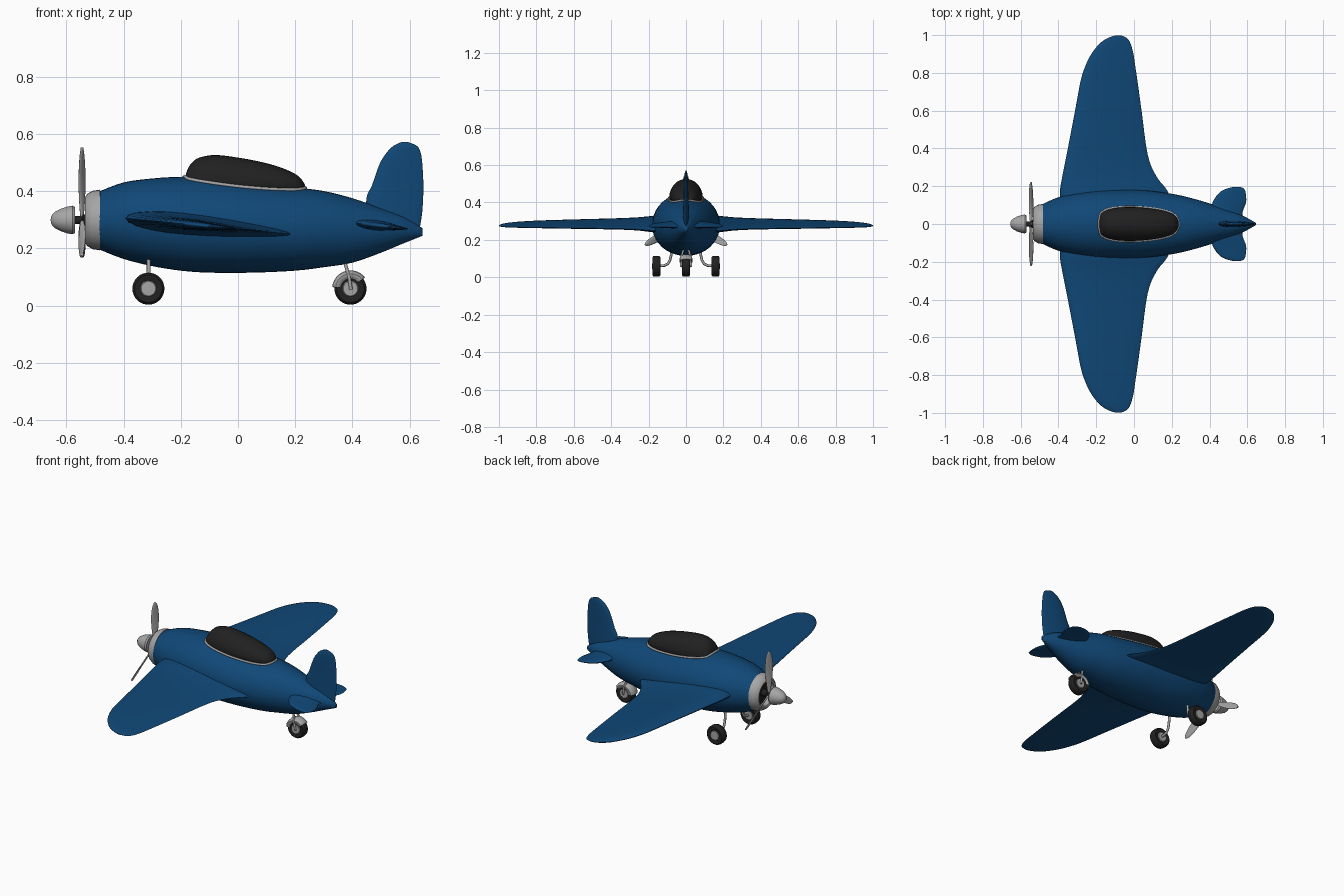
import bpy, bmesh, math
from math import sin, cos, pi, radians
from mathutils import Matrix, Vector

if "Cube" in bpy.data.objects:
    bpy.data.objects.remove(bpy.data.objects["Cube"])


def material(name, rgb):
    m = bpy.data.materials.new(name)
    m.diffuse_color = (*rgb, 1)
    m.use_nodes = True
    m.node_tree.nodes["Principled BSDF"].inputs["Base Color"].default_value = m.diffuse_color
    return m


BLUE = material("blue_paint", (0.005, 0.064, 0.185))
GREY = material("light_grey_metal", (0.38, 0.38, 0.38))
BLACK = material("black_rubber_and_glass", (0.015, 0.015, 0.015))


def resample(rows, k=4):
    """Catmull-Rom smoothing of a table of station rows."""
    out = []
    for i in range(len(rows) - 1):
        a, b, c, d = (rows[max(0, min(len(rows) - 1, i + j))] for j in (-1, 0, 1, 2))
        for s in range(k):
            t = s / k
            out.append([0.5 * (2 * q + (r - p) * t + (2 * p - 5 * q + 4 * r - w) * t * t
                               + (3 * q - p - 3 * r + w) * t ** 3)
                        for p, q, r, w in zip(a, b, c, d)])
    out.append(list(rows[-1]))
    return out


def loft(name, rings, mat, closed=True, caps=True, loop=False, mirror=False, angle=40):
    """Skin a list of point rings."""
    bm = bmesh.new()
    vs = [[bm.verts.new(p) for p in r] for r in rings]
    n = len(rings[0])
    pairs = list(zip(vs, vs[1:])) + ([(vs[-1], vs[0])] if loop else [])
    for a, b in pairs:
        for i in range(n if closed else n - 1):
            j = (i + 1) % n
            bm.faces.new((a[i], a[j], b[j], b[i]))
    if caps:
        bm.faces.new(vs[0])
        bm.faces.new(vs[-1])
    bmesh.ops.remove_doubles(bm, verts=bm.verts, dist=1e-5)
    bmesh.ops.recalc_face_normals(bm, faces=bm.faces)
    me = bpy.data.meshes.new(name)
    bm.to_mesh(me)
    bm.free()
    me.materials.append(mat)
    me.shade_smooth()
    me.set_sharp_from_angle(angle=radians(angle))
    ob = bpy.data.objects.new(name, me)
    bpy.context.collection.objects.link(ob)
    if mirror:
        ob.modifiers.new("mirror", 'MIRROR').use_axis = (False, True, False)
    return ob


def revolve(name, profile, axis, loc, mat, a0=0, a1=360, n=32):
    """Spin (radius, along) points about the x or y axis."""
    full = a1 - a0 == 360
    rings = []
    for i in range(n if full else n + 1):
        a = radians(a0 + (a1 - a0) * i / n)
        rings.append([Vector(loc) + Vector((h, r * cos(a), r * sin(a)) if axis == 'x'
                                           else (r * cos(a), h, r * sin(a)))
                      for r, h in profile])
    return loft(name, rings, mat, closed=False, caps=False, loop=full)


def tube(name, pts, radius, mat, cyclic=False):
    cu = bpy.data.curves.new(name, 'CURVE')
    cu.dimensions = '3D'
    cu.bevel_depth = radius
    cu.bevel_resolution = 2
    cu.use_fill_caps = True
    sp = cu.splines.new('POLY')
    sp.points.add(len(pts) - 1)
    for p, q in zip(sp.points, pts):
        p.co = (*q, 1)
    sp.use_cyclic_u = cyclic
    cu.materials.append(mat)
    ob = bpy.data.objects.new(name, cu)
    bpy.context.collection.objects.link(ob)


def foil(rows, place, n=24):
    """Airfoil rings from (span, leading, trailing, thickness) rows."""
    rings = []
    for s, le, te, th in rows:
        ring = []
        for i in range(n):
            a = 2 * pi * i / n
            f = (1 - cos(a)) / 2
            ring.append(place(s, le + (te - le) * f, th / 2 * sin(a) * (1.3 - 0.75 * f)))
        rings.append(ring)
    return rings


# fuselage: x, top, bottom, half width
body = resample([
    (-.487, .398, .197, .104), (-.40, .43, .163, .142), (-.3, .444, .138, .165), (-.2, .45, .122, .177),
    (-.1, .448, .115, .181), (.05, .43, .115, .179), (.2, .413, .122, .16), (.3, .40, .134, .138),
    (.4, .375, .15, .109), (.5, .34, .185, .075), (.58, .31, .218, .042), (.645, .27, .244, .006)])
loft("fuselage", [[(x, w * cos(2 * pi * i / 40), (t + b) / 2 + (t - b) / 2 * sin(2 * pi * i / 40))
                   for i in range(40)] for x, t, b, w in body], BLUE, angle=60)


def body_top(x, y):
    for p, q in zip(body, body[1:]):
        if p[0] <= x <= q[0]:
            f = (x - p[0]) / (q[0] - p[0])
            _, t, b, w = [m + (k - m) * f for m, k in zip(p, q)]
            return (t + b) / 2 + (t - b) / 2 * math.sqrt(max(0, 1 - (y / w) ** 2))


# wings, tailplane and fin
wing = [(.05, -.39, .22, .085), (.17, -.392, .18, .075), (.25, -.38, .12, .058), (.365, -.357, .073, .048),
        (.6, -.312, .04, .04), (.76, -.282, .018, .034), (.84, -.256, .006, .03), (.9, -.226, -.003, .026),
        (.955, -.182, -.018, .02), (.985, -.138, -.038, .013), (.999, -.095, -.07, .004)]
loft("wing", foil(resample(wing), lambda s, x, t: (x, s, .305 - .096 * (x + .39) + t)),
     BLUE, mirror=True, angle=60)
tailplane = [(.02, .40, .58, .05), (.06, .403, .574, .04), (.11, .415, .592, .028), (.14, .43, .594, .023),
             (.17, .457, .59, .018), (.187, .49, .582, .012), (.197, .53, .56, .004)]
loft("tailplane", foil(resample(tailplane), lambda s, x, t: (x, s, .288 - .11 * (x - .41) + t)),
     BLUE, mirror=True, angle=60)
fin = [(.24, .52, .63, .03), (.32, .455, .643, .034), (.38, .45, .647, .03), (.42, .468, .648, .026),
       (.495, .495, .644, .023), (.535, .52, .638, .019), (.558, .543, .625, .013), (.572, .572, .592, .004)]
loft("tail_fin", foil(resample(fin), lambda s, x, t: (x, t, s)), BLUE, angle=60)

# canopy: x, half width, top
glass = resample([
    (-.186, .012, .44), (-.177, .052, .475), (-.16, .066, .50), (-.135, .077, .517), (-.08, .087, .526),
    (0, .089, .517), (.08, .083, .502), (.145, .073, .484), (.2, .056, .46), (.225, .036, .437),
    (.236, .01, .416)])
rings = []
for x, w, t in glass:
    zb = min(.428 - .05 * x, t - .003)
    rings.append([(x, w * cos(2 * pi * i / 32),
                   zb + sin(2 * pi * i / 32) * (t - zb if i < 16 else .04)) for i in range(32)])
loft("canopy", rings, BLACK, angle=60)

# canopy frame following the fuselage skin
edge = [(x, w + .002) for x, w, t in glass]
tube("canopy_frame", [(x, y, body_top(x, y) + .002) for x, y in edge]
     + [(x, -y, body_top(x, y) + .002) for x, y in reversed(edge)], .006, GREY, cyclic=True)

# nose: cowling, dark intake, shaft and spinner
HUB = (0, 0, .299)
revolve("cowling", [(.09, -.478), (.106, -.482), (.102, -.508), (.091, -.527), (.08, -.534),
                    (.07, -.53), (.065, -.515), (.065, -.485)], 'x', HUB, GREY)
revolve("intake", [(0, -.508), (.068, -.5)], 'x', HUB, BLACK)
revolve("propeller_shaft", [(.014, -.58), (.014, -.545), (.02, -.54), (.02, -.5)], 'x', HUB, BLACK)
revolve("spinner", [(0, -.655), (.015, -.652), (.027, -.642), (.039, -.62), (.047, -.595), (.05, -.578),
                    (.045, -.57), (0, -.568)], 'x', HUB, GREY)

# three twisted propeller blades
blade = resample([(.01, .014, 50), (.06, .028, 42), (.12, .042, 34), (.18, .046, 28), (.225, .036, 24),
                  (.246, .02, 22), (.254, .005, 22)], 3)
for k in range(3):
    rot = Matrix.Rotation(radians(120 * k), 3, 'X')
    rings = []
    for r, c, tw in blade:
        a = radians(tw)
        ring = []
        for i in range(12):
            u, v = c / 2 * cos(2 * pi * i / 12), .0045 * sin(2 * pi * i / 12)
            p = Vector((u * sin(a) + v * cos(a), u * cos(a) - v * sin(a), r))
            ring.append(rot @ p + Vector((-.545, 0, .299)))
        rings.append(ring)
    loft("propeller_blade", rings, GREY)

# wheels
TIRE = [(.026, -.018), (.034, -.021), (.048, -.022), (.054, -.017), (.056, -.008),
        (.056, .008), (.054, .017), (.048, .022), (.034, .021), (.026, .018)]
for name, loc in (("left_wheel", (-.313, -.158, .059)), ("right_wheel", (-.313, .158, .059)),
                  ("tail_wheel", (.393, 0, .059))):
    revolve(name + "_tire", TIRE, 'y', loc, BLACK)
    revolve(name + "_hub", [(0, -.023), (.025, -.022), (.028, -.019), (.028, .019), (.025, .022), (0, .023)],
            'y', loc, GREY)

# struts and tail wheel fender
for s in (-1, 1):
    tube("main_strut", [(-.312, s * y, z) for y, z in
                        ((.15, .06), (.115, .063), (.097, .072), (.086, .09), (.08, .115), (.072, .19))],
         .007, GREY)
    tube("tail_fork", [(.395, s * .027, .055), (.388, s * .028, .1), (.375, s * .014, .145), (.37, s * .01, .17)],
         .006, GREY)
fender = revolve("tail_fender", [(.034, -.03), (.052, -.031), (.061, -.022), (.064, 0), (.061, .022),
                                 (.052, .031), (.034, .03)], 'y', (.393, 0, .059), GREY, 38, 175, 18)
fender.modifiers.new("thickness", 'SOLIDIFY').thickness = .003
